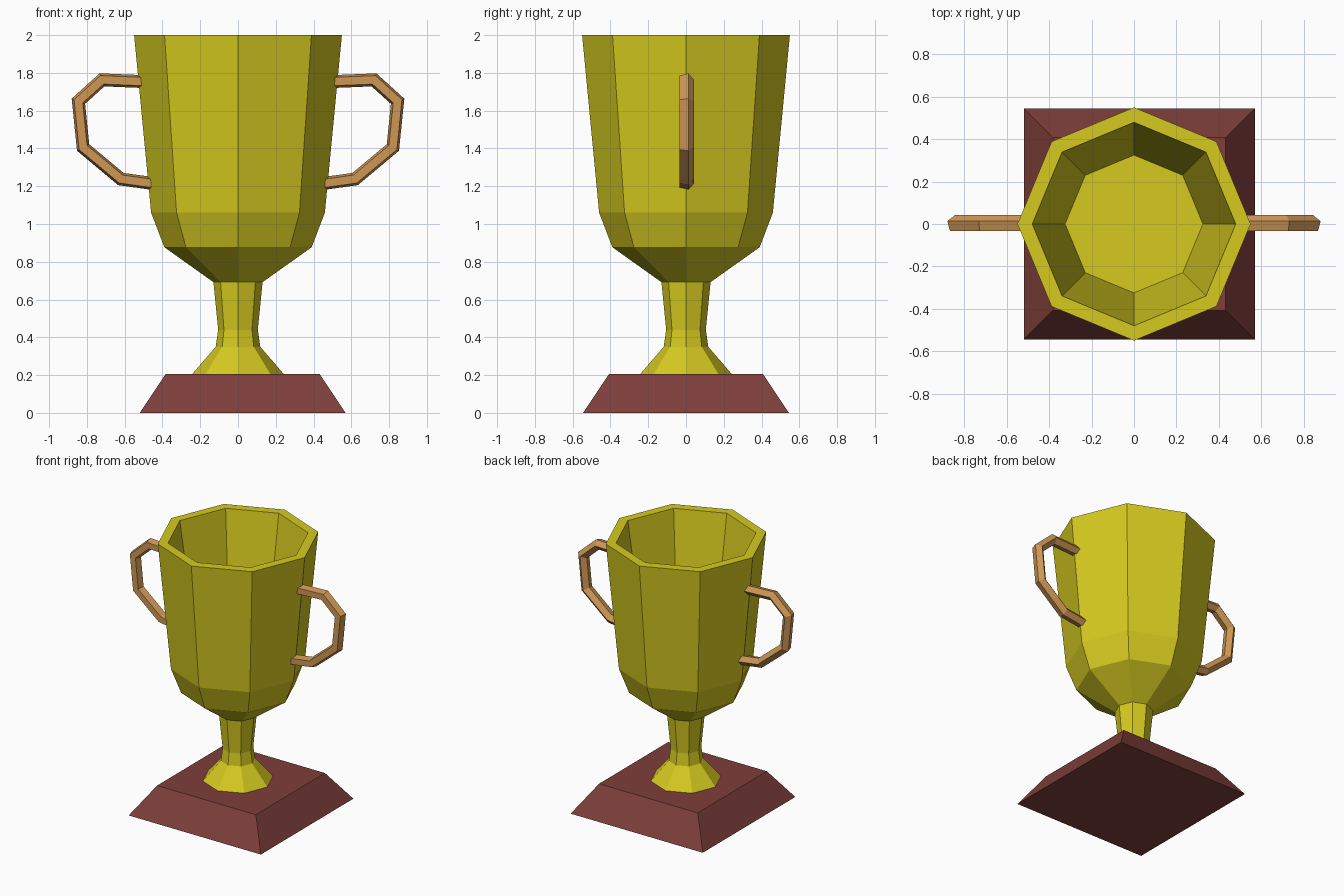
import bpy, bmesh
from math import cos, sin, pi
from mathutils import Vector

if "Cube" in bpy.data.objects:
    bpy.data.objects.remove(bpy.data.objects["Cube"])


def make_mat(name, rgb):
    m = bpy.data.materials.new(name)
    m.diffuse_color = (*rgb, 1)
    m.use_nodes = True
    m.node_tree.nodes["Principled BSDF"].inputs["Base Color"].default_value = m.diffuse_color
    return m


def loft(name, rings, mat):
    """Skin a list of equal-length point rings and cap both ends."""
    bm = bmesh.new()
    loops = [[bm.verts.new(p) for p in ring] for ring in rings]
    n = len(loops[0])
    for a, b in zip(loops, loops[1:]):
        for i in range(n):
            j = (i + 1) % n
            bm.faces.new((a[i], a[j], b[j], b[i]))
    bm.faces.new(loops[0][::-1])
    bm.faces.new(loops[-1])
    bmesh.ops.recalc_face_normals(bm, faces=bm.faces)
    me = bpy.data.meshes.new(name)
    bm.to_mesh(me)
    bm.free()
    me.materials.append(mat)
    ob = bpy.data.objects.new(name, me)
    bpy.context.collection.objects.link(ob)
    return ob


gold = make_mat("gold", (0.67, 0.59, 0.014))
wood = make_mat("dark_wood", (0.21, 0.05, 0.043))
bronze = make_mat("bronze", (0.62, 0.31, 0.09))

# Plinth: tapered square block, slightly off-centre
corners = [(-1, -1), (1, -1), (1, 1), (-1, 1)]
loft("plinth", [[(0.025 + h * x, h * y, z) for x, y in corners]
                for h, z in ((0.545, 0), (0.407, 0.207))], wood)

# Cup: eight-sided lathe running up the outside, over the rim and down inside
profile = [(0.243, 0.205), (0.118, 0.35), (0.105, 0.44), (0.13, 0.692),
           (0.39, 0.877), (0.46, 1.06), (0.55, 2.0),
           (0.48, 2.0), (0.325, 1.0)]
loft("cup", [[(r * cos(i * pi / 4), r * sin(i * pi / 4), z) for i in range(8)]
             for r, z in profile], gold)

# Handles: pentagonal section swept along an angular path with mitred joints
path = [Vector(p) for p in ((0.50, 1.754), (0.72, 1.763), (0.845, 1.65),
                            (0.82, 1.405), (0.62, 1.238), (0.455, 1.215))]
section = [(-0.022, -0.034), (0.022, -0.034), (0.034, 0.013),
           (0, 0.042), (-0.034, 0.013)]
dirs = [(b - a).normalized() for a, b in zip(path, path[1:])]
normals = [Vector((-d.y, d.x)) for d in dirs]
for side, label in ((1, "right"), (-1, "left")):
    rings = []
    for k, p in enumerate(path):
        n0, n1 = normals[max(k - 1, 0)], normals[min(k, len(normals) - 1)]
        m = (n0 + n1).normalized()
        m /= m.dot(n1)
        rings.append([(side * (p.x + m.x * s), y, p.y + m.y * s)
                      for s, y in section])
    loft(label + "_handle", rings, bronze)
